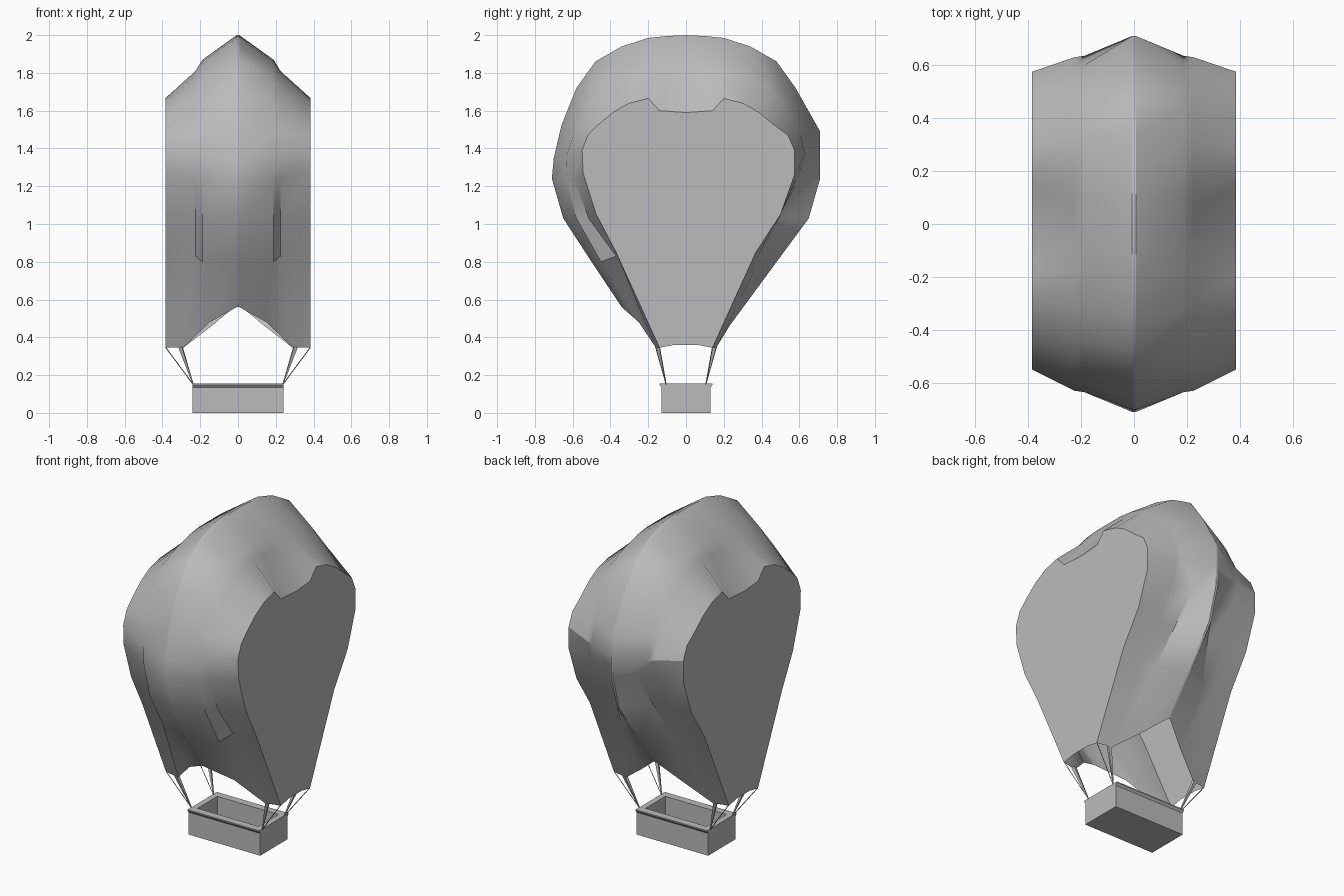
import bpy, bmesh, math
from mathutils import Vector

if "Cube" in bpy.data.objects:
    bpy.data.objects.remove(bpy.data.objects["Cube"])

grey = bpy.data.materials.new("plain grey")
grey.diffuse_color = (0.5, 0.5, 0.5, 1)
grey.use_nodes = True
grey.node_tree.nodes["Principled BSDF"].inputs["Base Color"].default_value = grey.diffuse_color


def finish(name, bm, smooth=False):
    bmesh.ops.recalc_face_normals(bm, faces=bm.faces[:])
    mesh = bpy.data.meshes.new(name)
    bm.to_mesh(mesh)
    bm.free()
    mesh.materials.append(grey)
    ob = bpy.data.objects.new(name, mesh)
    bpy.context.collection.objects.link(ob)
    if smooth:
        bpy.ops.object.select_all(action='DESELECT')
        ob.select_set(True)
        bpy.context.view_layer.objects.active = ob
        bpy.ops.object.shade_smooth_by_angle(angle=math.radians(30))
    return ob


# Half profiles (distance from middle, height), mouth to crown
RIDGE = [(.34, .56), (.50, .80), (.65, 1.03), (.71, 1.24), (.70, 1.35), (.66, 1.52),
         (.58, 1.72), (.48, 1.86), (.34, 1.94), (.20, 1.985), (.10, 1.995), (0, 2.0)]
SHOULDER = [(.25, .48), (.45, .80), (.58, 1.03), (.635, 1.24), (.635, 1.36), (.60, 1.50),
            (.53, 1.65), (.44, 1.76), (.32, 1.825), (.19, 1.86), (.10, 1.87), (0, 1.87)]
STEP = [(.16, .345), (.37, .83), (.515, 1.03), (.595, 1.24), (.63, 1.37), (.59, 1.49),
        (.52, 1.63), (.43, 1.73), (.31, 1.785), (.18, 1.81), (.07, 1.80), (0, 1.80)]
END = [(.14, .345), (.37, .85), (.475, 1.05), (.545, 1.27), (.55, 1.39), (.52, 1.47),
       (.46, 1.53), (.38, 1.595), (.30, 1.64), (.20, 1.665), (.14, 1.60), (0, 1.59)]
SECTIONS = [(.007, .007, RIDGE), (.15, .188, SHOULDER), (.29, .225, STEP), (.385, .385, END)]
# Slack cloth on the back: rows that differ there, as x, y, z
BACK = {RIDGE[0]: (.007, .30, .57), RIDGE[1]: (.007, .48, .80),
        RIDGE[4]: (.007, .71, 1.36), RIDGE[5]: (.007, .71, 1.49),
        SHOULDER[0]: (.14, .23, .46), SHOULDER[1]: (.17, .385, .80),
        SHOULDER[2]: (.117, .49, 1.03), SHOULDER[3]: (.075, .60, 1.24),
        STEP[1]: (.25, .375, .82), STEP[2]: (.23, .485, 1.03), STEP[3]: (.21, .585, 1.24),
        END[2]: (.385, .50, 1.05), END[3]: (.385, .575, 1.26), END[4]: (.385, .575, 1.39),
        END[5]: (.385, .54, 1.47)}

# Envelope: sections lofted from side to side, open at the mouth
bm = bmesh.new()


def section(side, mouth_x, x, profile):
    row = []
    for i, (y, z) in enumerate(profile):
        row.append(bm.verts.new((side * (mouth_x if i == 0 else x), -y, z)))
    for i in range(len(profile) - 2, -1, -1):
        y, z = profile[i]
        bx, by, bz = BACK.get(profile[i], (mouth_x if i == 0 else x, y, z))
        row.append(bm.verts.new((side * bx, by, bz)))
    return row


rows = [section(-1, *s) for s in reversed(SECTIONS)] + [section(1, *s) for s in SECTIONS]
for a, b in zip(rows, rows[1:]):
    for i in range(len(a) - 1):
        bm.faces.new((a[i], a[i + 1], b[i + 1], b[i]))
# flat end panels
for row, side in ((rows[0], -1), (rows[-1], 1)):
    bm.faces.new(row + [bm.verts.new((side * .385, y, .36)) for y in (.06, -.06)])
finish("envelope", bm, True)

# Basket: hollow tub with a bevelled lip, as stacked rectangles
bm = bmesh.new()
RINGS = [(.24, .13, 0), (.24, .13, .135), (.24, .14, .148), (.24, .14, .155),
         (.205, .095, .155), (.205, .095, .03)]
loops = [[bm.verts.new((sx * hx, sy * hy, z)) for sx, sy in ((-1, -1), (1, -1), (1, 1), (-1, 1))]
         for hx, hy, z in RINGS]
for a, b in zip(loops, loops[1:]):
    for i in range(4):
        j = (i + 1) % 4
        bm.faces.new((a[i], a[j], b[j], b[i]))
bm.faces.new(loops[0])
bm.faces.new(loops[-1])
finish("basket", bm)


# Ropes: tapered square rods from basket corners to the mouth corners
def rod(bm, p, q, r0, r1):
    p, q = Vector(p), Vector(q)
    d = q - p
    res = bmesh.ops.create_cone(bm, cap_ends=True, segments=4, radius1=r0, radius2=r1,
                                depth=d.length)
    rot = d.to_track_quat('Z', 'Y')
    for v in res['verts']:
        v.co = rot @ v.co + (p + q) / 2


bm = bmesh.new()
for sx in (-1, 1):
    for sy in (-1, 1):
        foot = (sx * .237, sy * .105, .15)
        rod(bm, foot, (sx * .383, sy * .14, .347), .0025, .0025)
        rod(bm, foot, (sx * .305, sy * .152, .35), .003, .014)
finish("ropes", bm)
